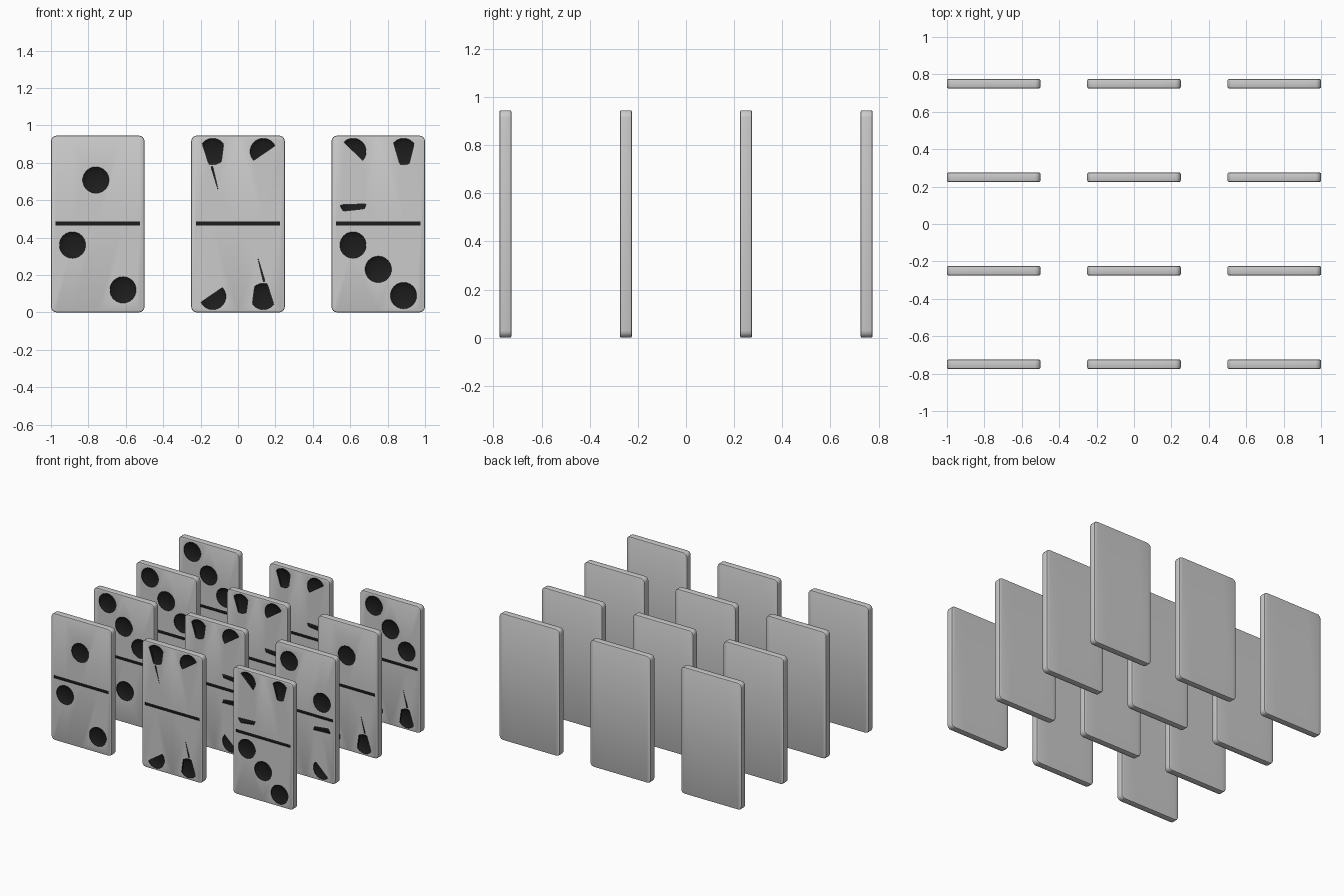
import bpy, bmesh, math
from mathutils import Vector, Matrix

if "Cube" in bpy.data.objects:
    bpy.data.objects.remove(bpy.data.objects["Cube"])

W, H, T = 0.5, 0.945, 0.05      # tile width, height, thickness
R, DEPTH = 0.072, 0.02          # pip radius and dent depth


def material(name, color):
    m = bpy.data.materials.new(name)
    m.diffuse_color = color
    m.use_nodes = True
    m.node_tree.nodes["Principled BSDF"].inputs["Base Color"].default_value = m.diffuse_color
    return m


BODY = material("tile_grey", (0.8, 0.8, 0.8, 1))
DARK = material("pip_black", (0.012, 0.012, 0.012, 1))

# Upper-half pips: (x, z from tile centre, cut lines; the left of each line is kept)
L, Rr = -0.135, 0.135
WEDGE_L = (L, .3875, [((-.195, .44), (-.155, .317)), ((-.09, .327), (-.075, .44))])
WEDGE_R = (Rr, .3875, [((.08, .44), (.115, .32)), ((.165, .32), (.195, .44))])
DOME_R = (Rr, .3875, [((.08, .3375), (.19, .4125))])
DOME_L = (L, .3875, [((-.19, .4425), (-.085, .3425))])
SLIVER = (-.13, .2375, [((-.105, .1775), (-.135, .3075)), ((-.145, .3075), (-.105, .1775))])
BAR_L = (L, .1175, [((-.2, .0675), (-.06, .083)), ((-.06, .1075), (-.2, .1025))])
BAR_R = (Rr, .1175, [((.06, .083), (.2, .0675)), ((.2, .1025), (.06, .1075))])
PIPS = {
    1: [(-.01, .235, [])],
    2: [(L, .3525, []), (Rr, .1125, [])],
    3: [(L, .3825, []), (0, .2425, []), (Rr, .1125, [])],
    4: [DOME_L, WEDGE_R, BAR_L],
    5: [WEDGE_L, DOME_R, BAR_R],
    6: [WEDGE_L, DOME_R, SLIVER],
}
# Rows front to back, columns left to right: (upper, lower)
LAYOUT = [
    [(1, 2), (6, 6), (4, 3)],
    [(3, 1), (5, 4), (2, 4)],
    [(3, 3), (5, 5), (1, 6)],
    [(3, 3), (5, 5), (3, 6)],
]


def to_object(bm, name):
    me = bpy.data.meshes.new(name)
    bmesh.ops.recalc_face_normals(bm, faces=bm.faces[:])
    bm.to_mesh(me)
    bm.free()
    me.materials.append(BODY)
    me.materials.append(DARK)
    ob = bpy.data.objects.new(name, me)
    bpy.context.collection.objects.link(ob)
    return ob


def tile_body(name):
    # rounded rectangle outline, extruded, with softened rims
    bm = bmesh.new()
    r, n, pts = 0.03, 4, []
    for q, (sx, sz) in enumerate([(1, 1), (-1, 1), (-1, -1), (1, -1)]):
        for i in range(n + 1):
            a = math.pi / 2 * (q + i / n)
            pts.append((sx * (W / 2 - r) + r * math.cos(a), -T / 2,
                        sz * (H / 2 - r) + r * math.sin(a)))
    f = bm.faces.new([bm.verts.new(p) for p in pts])
    ext = bmesh.ops.extrude_face_region(bm, geom=[f], use_keep_orig=True)
    moved = [v for v in ext["geom"] if isinstance(v, bmesh.types.BMVert)]
    bmesh.ops.translate(bm, verts=moved, vec=(0, T, 0))
    bmesh.ops.recalc_face_normals(bm, faces=bm.faces[:])
    rim = [e for e in bm.edges if abs(e.verts[0].co.y - e.verts[1].co.y) < 1e-5]
    bmesh.ops.bevel(bm, geom=rim, offset=0.007, segments=2, profile=0.5, affect='EDGES')
    # strips through the pip centres keep every dent opening on a face border
    for x in (L, 0, Rr):
        bmesh.ops.bisect_plane(bm, geom=bm.verts[:] + bm.edges[:] + bm.faces[:],
                               plane_co=(x, 0, 0), plane_no=(1, 0, 0))
    return to_object(bm, name)


def add_pip(target, x, z, cuts, flip):
    bm = bmesh.new()
    bmesh.ops.create_uvsphere(bm, u_segments=22, v_segments=9, radius=1)
    bmesh.ops.transform(bm, verts=bm.verts, matrix=Matrix.Translation((x, -T / 2, z))
                        @ Matrix.Diagonal((R, DEPTH, R, 1)) @ Matrix.Rotation(math.pi / 2, 4, 'X'))
    for a, b in cuts:
        d = Vector((b[0] - a[0], 0, b[1] - a[1]))
        bmesh.ops.bisect_plane(bm, geom=bm.verts[:] + bm.edges[:] + bm.faces[:],
                               plane_co=(a[0], 0, a[1]), plane_no=(d.z, 0, -d.x),
                               clear_outer=True)
        bmesh.ops.holes_fill(bm, edges=[e for e in bm.edges if e.is_boundary], sides=0)
    if flip:
        bmesh.ops.rotate(bm, verts=bm.verts[:], cent=(0, 0, 0),
                         matrix=Matrix.Rotation(math.pi, 3, 'Y'))
    tmp = bpy.data.meshes.new("tmp")
    bm.to_mesh(tmp)
    bm.free()
    target.from_mesh(tmp)
    bpy.data.meshes.remove(tmp)


def dents(upper, lower):
    bm = bmesh.new()
    for count, flip in ((upper, False), (lower, True)):
        for x, z, cuts in PIPS[count]:
            add_pip(bm, x, z, cuts, flip)
    # divider groove
    bmesh.ops.create_cube(bm, size=1, matrix=Matrix.Translation((0, -T / 2, 0.002))
                          @ Matrix.Diagonal((0.45, 0.012, 0.021, 1)))
    for f in bm.faces:
        f.material_index = 1
    return to_object(bm, "dent_cutter")


for row, tiles in enumerate(LAYOUT):
    for col, (upper, lower) in enumerate(tiles):
        tile = tile_body(f"domino_row{row + 1}_column{col + 1}")
        cutter = dents(upper, lower)
        mod = tile.modifiers.new("dents", 'BOOLEAN')
        mod.operation, mod.solver, mod.object = 'DIFFERENCE', 'EXACT', cutter
        bpy.ops.object.select_all(action='DESELECT')
        tile.select_set(True)
        bpy.context.view_layer.objects.active = tile
        bpy.ops.object.modifier_apply(modifier=mod.name)
        bpy.data.objects.remove(cutter)
        bpy.ops.object.shade_smooth_by_angle(angle=math.radians(25))
        tile.location = (-0.75 + 0.75 * col, -0.75 + 0.5 * row, H / 2)
